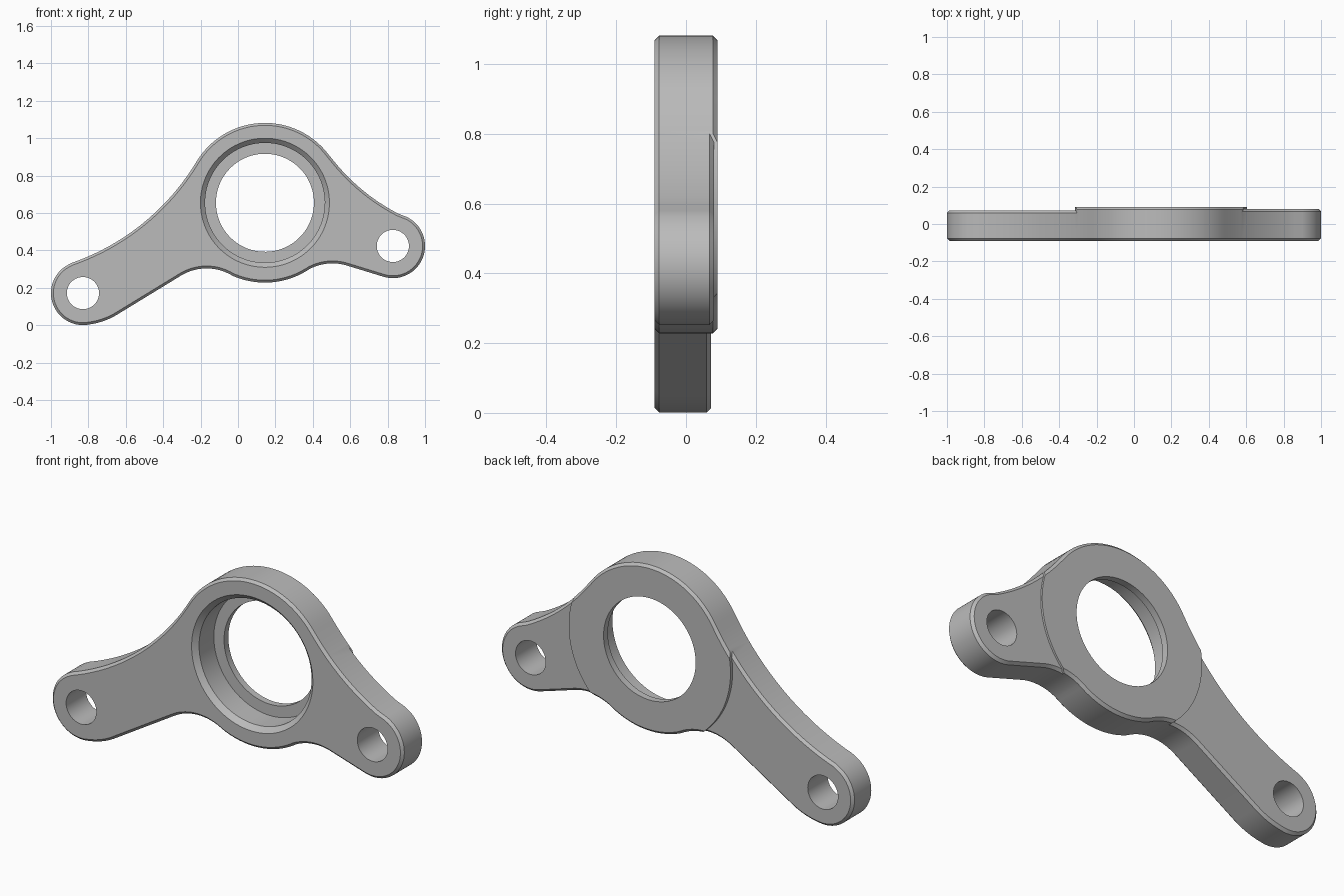
import bpy, bmesh, math
from mathutils import Vector

if "Cube" in bpy.data.objects:
    bpy.data.objects.remove(bpy.data.objects["Cube"])

HUB, LEFT_EYE, RIGHT_EYE = (0.144, 0.655), (-0.829, 0.172), (0.828, 0.424)
FRONT, CHAMFER, BOSS_R, SPLIT = -0.09, 0.013, 0.46, 0.05

# Outline as tangent arcs: centre, radius, start and end angle
ARCS = [
    (HUB, 0.427, 36.6, 149),                # crown
    ((-1.302, 1.524), 1.26, -31, -71),      # long upper fillet
    (LEFT_EYE, 0.171, 109, 275),            # long arm end
    ((-0.846, 0.386), 0.385, 275, 301),     # heel
    ((-0.168, 0.041), 0.263, 121, 63),      # lower fillet
    (HUB, 0.427, 243, 301.5),               # belly
    ((0.505, 0.068), 0.263, 121.5, 73),     # lower fillet
    (RIGHT_EYE, 0.172, 253, 425),           # short arm end
    ((1.350, 1.552), 1.075, 245, 216.6),    # short upper fillet
]


def outline_points():
    pts = []
    for (cx, cz), r, a0, a1 in ARCS:
        n = max(8, round(abs(a1 - a0) / 4), round(abs(a1 - a0) * r / 2.5))
        for i in range(n + 1):
            a = math.radians(a0 + (a1 - a0) * i / n)
            p = Vector((cx + r * math.cos(a), cz + r * math.sin(a)))
            if not pts or (p - pts[-1]).length > 0.008:
                pts.append(p)
    if (pts[0] - pts[-1]).length < 0.008:
        pts.pop()
    return pts


def inset(pts, d):
    out = []
    for i, p in enumerate(pts):
        t = (pts[(i + 1) % len(pts)] - pts[i - 1]).normalized()
        out.append(p + d * Vector((-t.y, t.x)))
    return out


def loft(name, rings):
    """Solid from (points, y) rings, capped at both ends."""
    bm = bmesh.new()
    loops = [[bm.verts.new((p[0], y, p[1])) for p in pts] for pts, y in rings]
    n = len(loops[0])
    for a, b in zip(loops, loops[1:]):
        for i in range(n):
            j = (i + 1) % n
            bm.faces.new((a[i], a[j], b[j], b[i]))
    bm.faces.new(loops[0])
    bm.faces.new(loops[-1])
    bmesh.ops.recalc_face_normals(bm, faces=bm.faces[:])
    mesh = bpy.data.meshes.new(name)
    bm.to_mesh(mesh)
    bm.free()
    obj = bpy.data.objects.new(name, mesh)
    bpy.context.collection.objects.link(obj)
    return obj


def turned(name, centre, profile, sides=96):
    """Solid of revolution along y from (radius, y) pairs."""
    angles = [math.tau * (i + 0.37) / sides for i in range(sides)]
    return loft(name, [([(centre[0] + r * math.cos(a), centre[1] + r * math.sin(a))
                         for a in angles], y) for r, y in profile])


def cut(obj, cutter, operation="DIFFERENCE"):
    mod = obj.modifiers.new("cut", "BOOLEAN")
    mod.operation, mod.object, mod.solver = operation, cutter, "EXACT"
    bpy.context.view_layer.objects.active = obj
    bpy.ops.object.modifier_apply(modifier=mod.name)
    bpy.data.objects.remove(cutter)


OUTER = outline_points()
INNER = inset(OUTER, CHAMFER)


def plate(name, back):
    return loft(name, [(INNER, FRONT), (OUTER, FRONT + CHAMFER),
                       (OUTER, back - CHAMFER), (INNER, back)])


def boss_cutter():
    return turned("boss_cutter", HUB, [(BOSS_R, -0.2), (BOSS_R, 0.2)], 128)


# Hub with a chamfered, stepped bore
hub = plate("hub", 0.09)
cut(hub, boss_cutter(), "INTERSECT")
cut(hub, turned("bore_cutter", HUB, [(0.355, -0.10), (0.32, -0.065), (0.32, 0.055),
                                     (0.262, 0.055), (0.262, 0.2)]))

# Two thinner arms, each with a bolt hole
parts = [(hub, 0)]
for name, back, eye, side in (("left_arm", 0.072, LEFT_EYE, -1),
                              ("right_arm", 0.08, RIGHT_EYE, 1)):
    arm = plate(name, back)
    cut(arm, boss_cutter())
    cut(arm, turned("hole_cutter", eye, [(0.086, -0.2), (0.086, 0.2)], 64))
    parts.append((arm, side))

# Weld hub and arms into one body, leaving out the walls between them
body = bmesh.new()
for obj, side in parts:
    bm = bmesh.new()
    bm.from_mesh(obj.data)
    if side:
        far = [v for v in bm.verts if (v.co.x - HUB[0]) * side < 0]
        bmesh.ops.delete(bm, geom=far, context="VERTS")
    bmesh.ops.bisect_plane(bm, geom=bm.verts[:] + bm.edges[:] + bm.faces[:],
                           plane_co=(0, SPLIT, 0), plane_no=(0, 1, 0))
    walls = [f for f in bm.faces
             if all(abs(math.hypot(v.co.x - HUB[0], v.co.z - HUB[1]) - BOSS_R) < 0.002
                    for v in f.verts)
             and abs(f.normal.y) < 0.5
             and (side or f.calc_center_median().y < SPLIT)]
    bmesh.ops.delete(bm, geom=walls, context="FACES")
    bm.to_mesh(obj.data)
    bm.free()
    body.from_mesh(obj.data)
    bpy.data.objects.remove(obj)
bmesh.ops.remove_doubles(body, verts=body.verts[:], dist=0.0001)
mesh = bpy.data.meshes.new("bracket")
body.to_mesh(mesh)
body.free()
bracket = bpy.data.objects.new("bracket", mesh)
bpy.context.collection.objects.link(bracket)

# Grey metal
grey = bpy.data.materials.new("grey_metal")
grey.use_nodes = True
grey.diffuse_color = (0.5, 0.5, 0.5, 1)
grey.node_tree.nodes["Principled BSDF"].inputs["Base Color"].default_value = (0.5, 0.5, 0.5, 1)
mesh.materials.clear()
mesh.materials.append(grey)
for p in mesh.polygons:
    p.material_index = 0

bpy.ops.object.select_all(action="DESELECT")
bracket.select_set(True)
bpy.context.view_layer.objects.active = bracket
bpy.ops.object.shade_smooth_by_angle(angle=math.radians(30))
